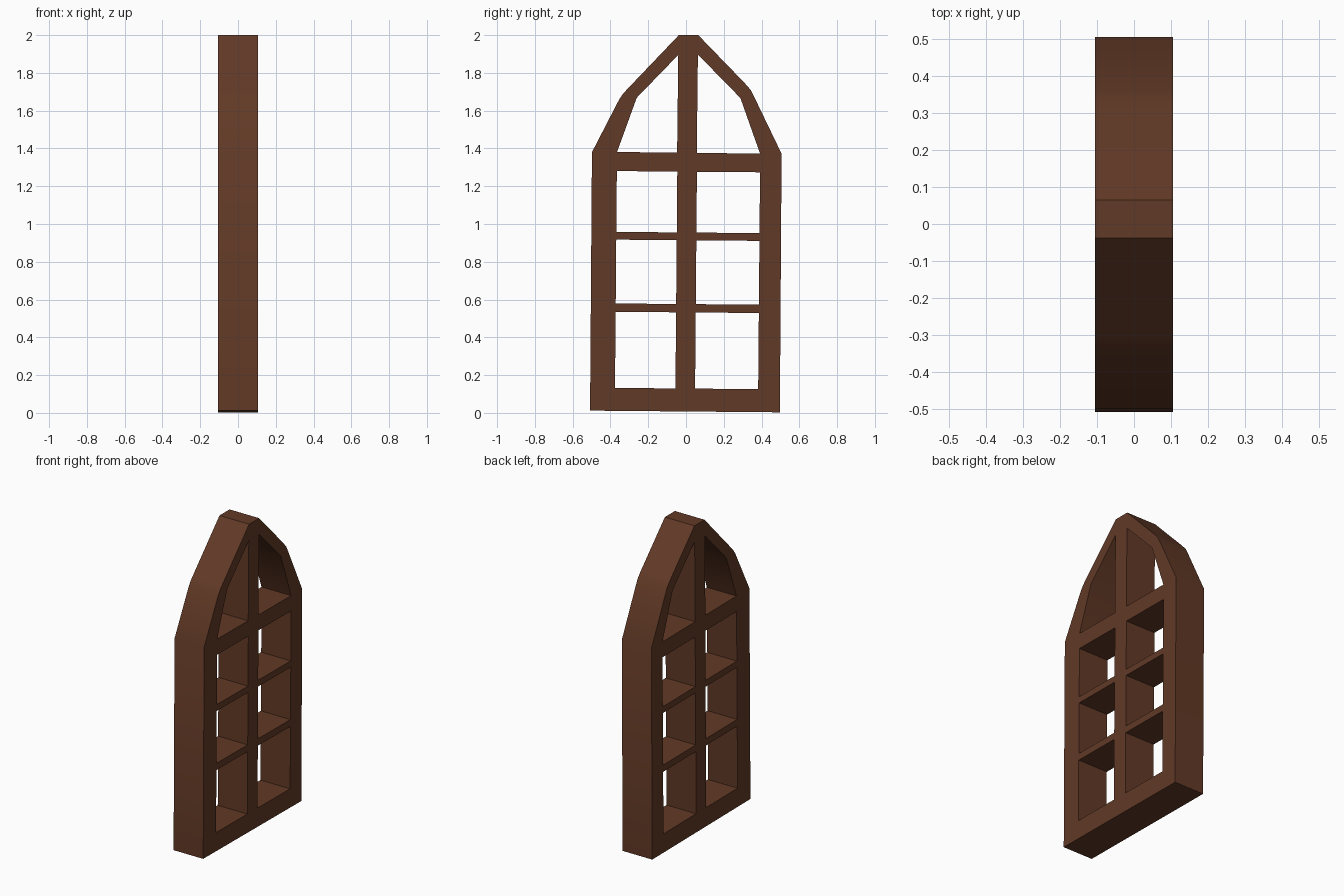
import bpy
import math
from mathutils import Matrix

if "Cube" in bpy.data.objects:
    bpy.data.objects.remove(bpy.data.objects["Cube"])

HALF_DEPTH = 0.106
TILT = 0.0085  # the window leans by a hair


def tilt(y, z):
    return (y + TILT * z, z - TILT * y)


# Outer pointed-arch outline (y, z)
outline = [(-0.508, 0.012), (0.497, 0.003), (0.506, 1.372), (0.365, 1.665),
           (0.342, 1.71), (0.31, 1.747), (0.065, 2.0), (-0.038, 2.0),
           (-0.312, 1.713), (-0.335, 1.688), (-0.356, 1.655), (-0.498, 1.38)]

# Two arched upper openings
loops = [outline,
         [(-0.041, 1.895), (-0.047, 1.378), (-0.365, 1.381), (-0.261, 1.668)],
         [(0.063, 1.897), (0.057, 1.376), (0.392, 1.373), (0.288, 1.667)]]

# Six rectangular panes between mullion and glazing bars
for y0, y1 in ((-0.377, -0.057), (0.047, 0.381)):
    for z0, z1 in ((0.129, 0.532), (0.576, 0.914), (0.955, 1.277)):
        loops.append([tilt(y0, z0), tilt(y1, z0), tilt(y1, z1), tilt(y0, z1)])

# Filled curve: inner loops become through holes
curve = bpy.data.curves.new("window_frame", 'CURVE')
curve.dimensions = '2D'
curve.fill_mode = 'BOTH'
curve.extrude = HALF_DEPTH
for pts in loops:
    spline = curve.splines.new('POLY')
    spline.points.add(len(pts) - 1)
    for p, (y, z) in zip(spline.points, pts):
        p.co = (y, z, 0, 1)
    spline.use_cyclic_u = True

frame = bpy.data.objects.new("window_frame", curve)
bpy.context.collection.objects.link(frame)
bpy.context.view_layer.objects.active = frame
frame.select_set(True)
bpy.ops.object.convert(target='MESH')
frame = bpy.context.object

# Stand the profile up: local x -> y, local y -> z, local z -> x
frame.data.transform(Matrix(((0, 0, 1, 0), (1, 0, 0, 0), (0, 1, 0, 0), (0, 0, 0, 1))))

# Weld and soften the arch bends
bpy.ops.object.mode_set(mode='EDIT')
bpy.ops.mesh.select_all(action='SELECT')
bpy.ops.mesh.remove_doubles(threshold=0.0005)
bpy.ops.mesh.normals_make_consistent(inside=False)
bpy.ops.object.mode_set(mode='OBJECT')
bpy.ops.object.shade_smooth_by_angle(angle=math.radians(30))

# Dark brown wood
wood = bpy.data.materials.new("dark_brown_wood")
wood.diffuse_color = (0.12, 0.041, 0.019, 1)
wood.use_nodes = True
wood.node_tree.nodes["Principled BSDF"].inputs["Base Color"].default_value = wood.diffuse_color
frame.data.materials.clear()
frame.data.materials.append(wood)
